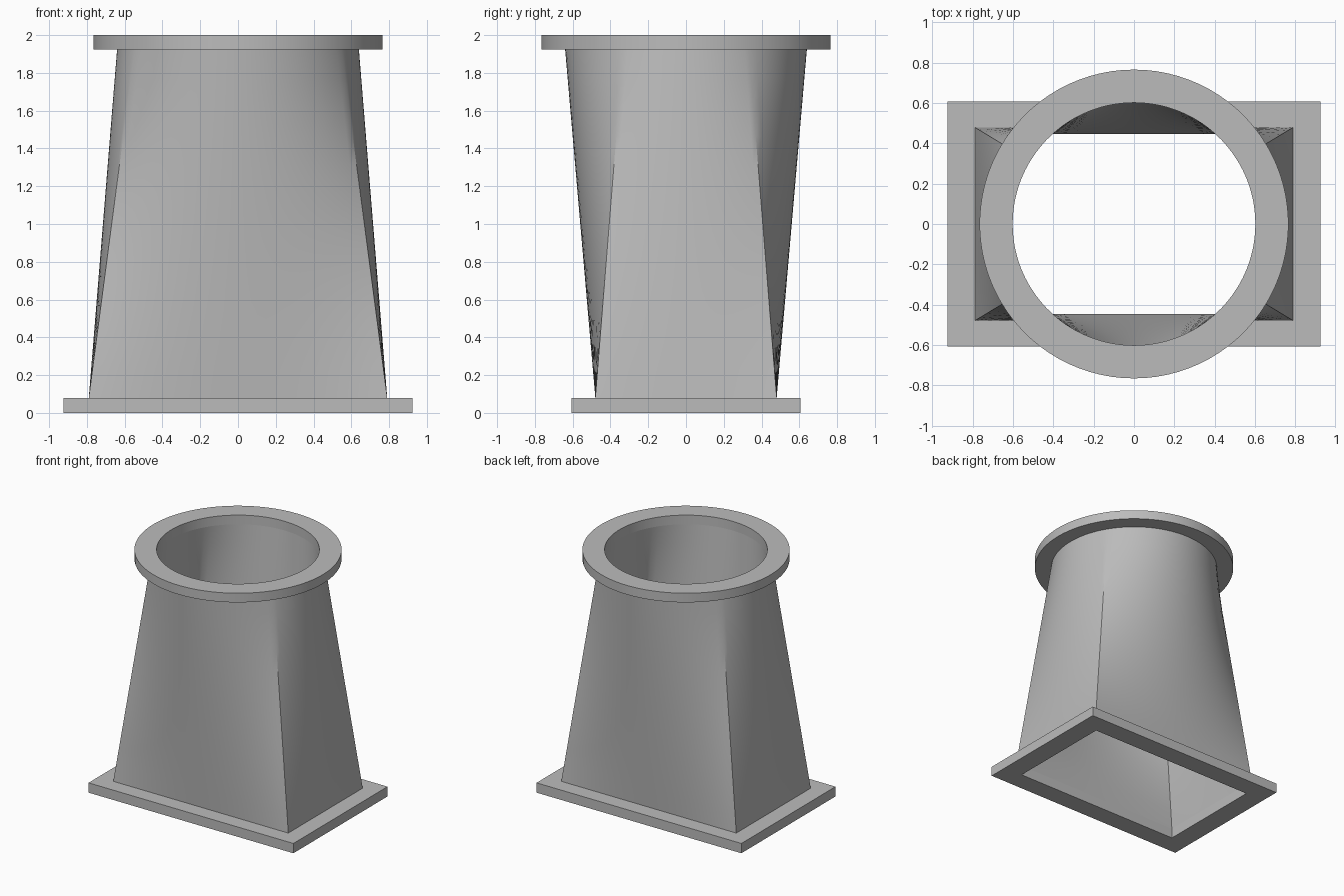
import bpy
import bmesh
from math import atan2, cos, sin, pi, radians
from mathutils import Vector

if "Cube" in bpy.data.objects:
    bpy.data.objects.remove(bpy.data.objects["Cube"], do_unlink=True)

# Single plain metal colour
metal = bpy.data.materials.new("grey_metal")
metal.use_nodes = True
GREY = (0.5, 0.5, 0.5, 1)
metal.diffuse_color = GREY
metal.node_tree.nodes["Principled BSDF"].inputs["Base Color"].default_value = GREY

BASE_TOP, NECK, TOP = 0.08, 1.925, 2.0
DUCT_X, DUCT_Y = 0.79, 0.48        # duct outer half sizes at the base
HOLE_X, HOLE_Y = 0.757, 0.447      # duct inner half sizes at the base
R_OUT, R_IN = 0.64, 0.602          # duct radii at the neck
PER_SIDE, STEPS = 28, 12


def rectangle(hx, hy, z, n=1):
    """Rectangle outline, n points per side, counter-clockwise."""
    corners = [Vector(c) for c in ((hx, -hy, z), (hx, hy, z), (-hx, hy, z), (-hx, -hy, z))]
    return [corners[s].lerp(corners[(s + 1) % 4], i / n) for s in range(4) for i in range(n)]


def circle(r, z, n=PER_SIDE):
    """Circle whose four arcs match the sides of the duct rectangle."""
    a = atan2(DUCT_Y, DUCT_X)
    stops = [-a, a, pi - a, pi + a, 2 * pi - a]
    angles = [stops[s] + (stops[s + 1] - stops[s]) * i / n for s in range(4) for i in range(n)]
    return [Vector((r * cos(t), r * sin(t), z)) for t in angles]


def blend(low, high):
    """Rings running straight from one outline to another."""
    return [[p.lerp(q, k / STEPS) for p, q in zip(low, high)] for k in range(STEPS + 1)]


def hollow_solid(name, rings):
    """Join rings in order, and the last to the first, into a closed tube wall."""
    bm = bmesh.new()
    loops = [[bm.verts.new(p) for p in ring] for ring in rings]
    for a, b in zip(loops, loops[1:] + loops[:1]):
        for i in range(len(a)):
            j = (i + 1) % len(a)
            bm.faces.new((a[i], a[j], b[j], b[i]))
    bmesh.ops.recalc_face_normals(bm, faces=bm.faces)
    mesh = bpy.data.meshes.new(name)
    bm.to_mesh(mesh)
    bm.free()
    mesh.materials.append(metal)
    obj = bpy.data.objects.new(name, mesh)
    bpy.context.collection.objects.link(obj)
    bpy.ops.object.select_all(action='DESELECT')
    obj.select_set(True)
    bpy.context.view_layer.objects.active = obj
    bpy.ops.object.shade_smooth_by_angle(angle=radians(25))
    return obj


# Rectangular base flange
hollow_solid("base_flange", [
    rectangle(0.925, 0.607, 0), rectangle(0.925, 0.607, BASE_TOP),
    rectangle(HOLE_X, HOLE_Y, BASE_TOP), rectangle(HOLE_X, HOLE_Y, 0)])

# Thin duct wall changing from rectangle to circle
outer = blend(rectangle(DUCT_X, DUCT_Y, BASE_TOP, PER_SIDE), circle(R_OUT, NECK))
inner = blend(rectangle(HOLE_X, HOLE_Y, BASE_TOP, PER_SIDE), circle(R_IN, NECK))
hollow_solid("transition_duct", outer + inner[::-1])

# Round top flange
hollow_solid("top_flange", [
    circle(0.766, NECK), circle(0.766, TOP), circle(R_IN, TOP), circle(R_IN, NECK)])
